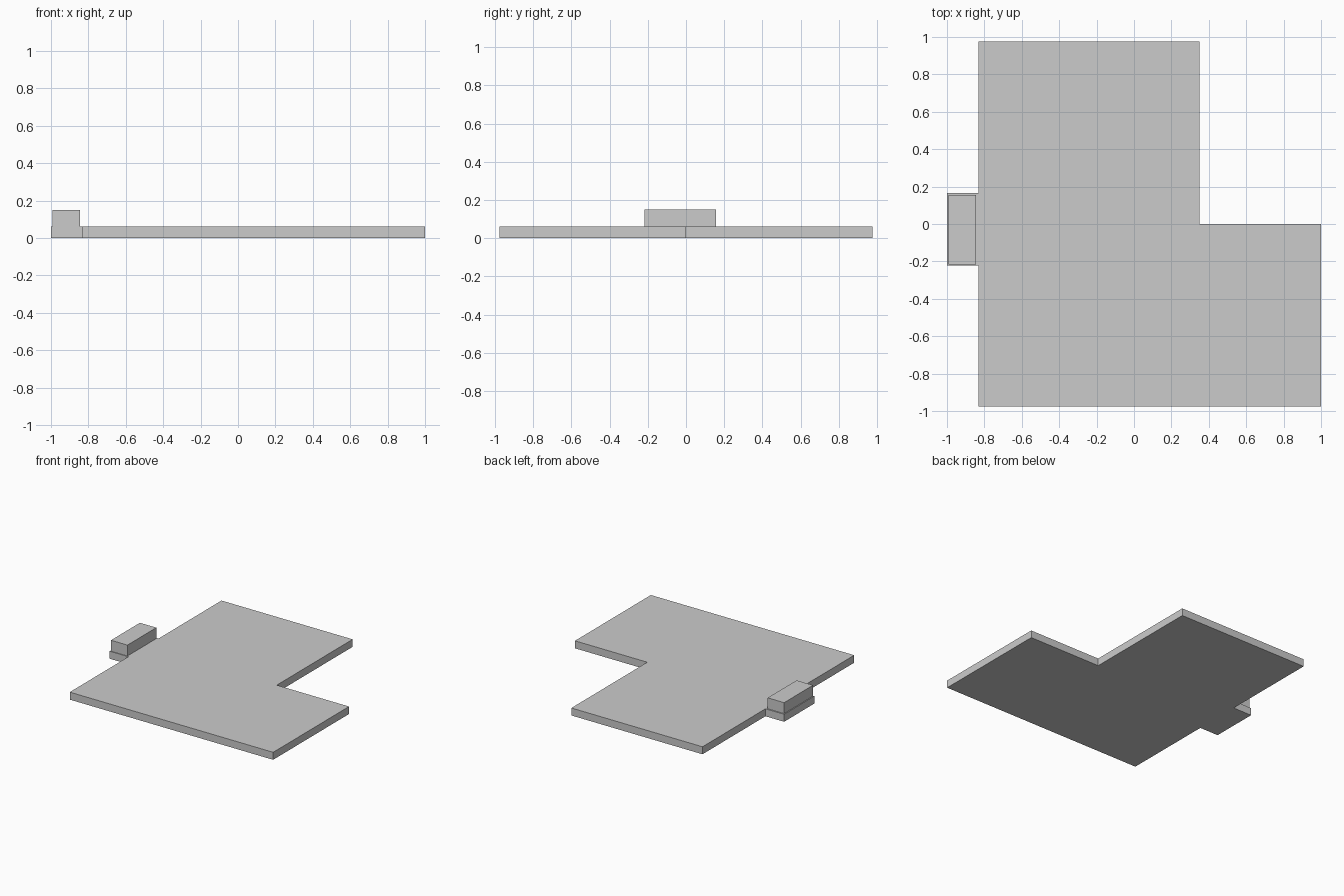
import bpy, bmesh

if "Cube" in bpy.data.objects:
    bpy.data.objects.remove(bpy.data.objects["Cube"])

def slab(name, outline, z0, z1):
    """Extrude a flat outline from z0 up to z1."""
    bm = bmesh.new()
    face = bm.faces.new([bm.verts.new((x, y, z0)) for x, y in outline])
    ext = bmesh.ops.extrude_face_region(bm, geom=[face], use_keep_orig=True)
    top = [v for v in ext["geom"] if isinstance(v, bmesh.types.BMVert)]
    bmesh.ops.translate(bm, verts=top, vec=(0, 0, z1 - z0))
    bmesh.ops.recalc_face_normals(bm, faces=bm.faces)
    mesh = bpy.data.meshes.new(name)
    bm.to_mesh(mesh)
    bm.free()
    obj = bpy.data.objects.new(name, mesh)
    bpy.context.collection.objects.link(obj)
    return obj

T = 0.061  # plate thickness

# L-shaped floor plate with a small tab on its left edge
slab("floor_plate", [
    (-0.832, -0.976), (1.0, -0.976), (1.0, 0.0), (0.349, 0.0),
    (0.349, 0.976), (-0.832, 0.976), (-0.832, 0.166), (-1.0, 0.166),
    (-1.0, -0.222), (-0.832, -0.222)], 0, T)

# Raised block standing on the tab
slab("tab_block", [
    (-0.993, -0.216), (-0.845, -0.216), (-0.845, 0.156), (-0.993, 0.156)], T, 0.15)
